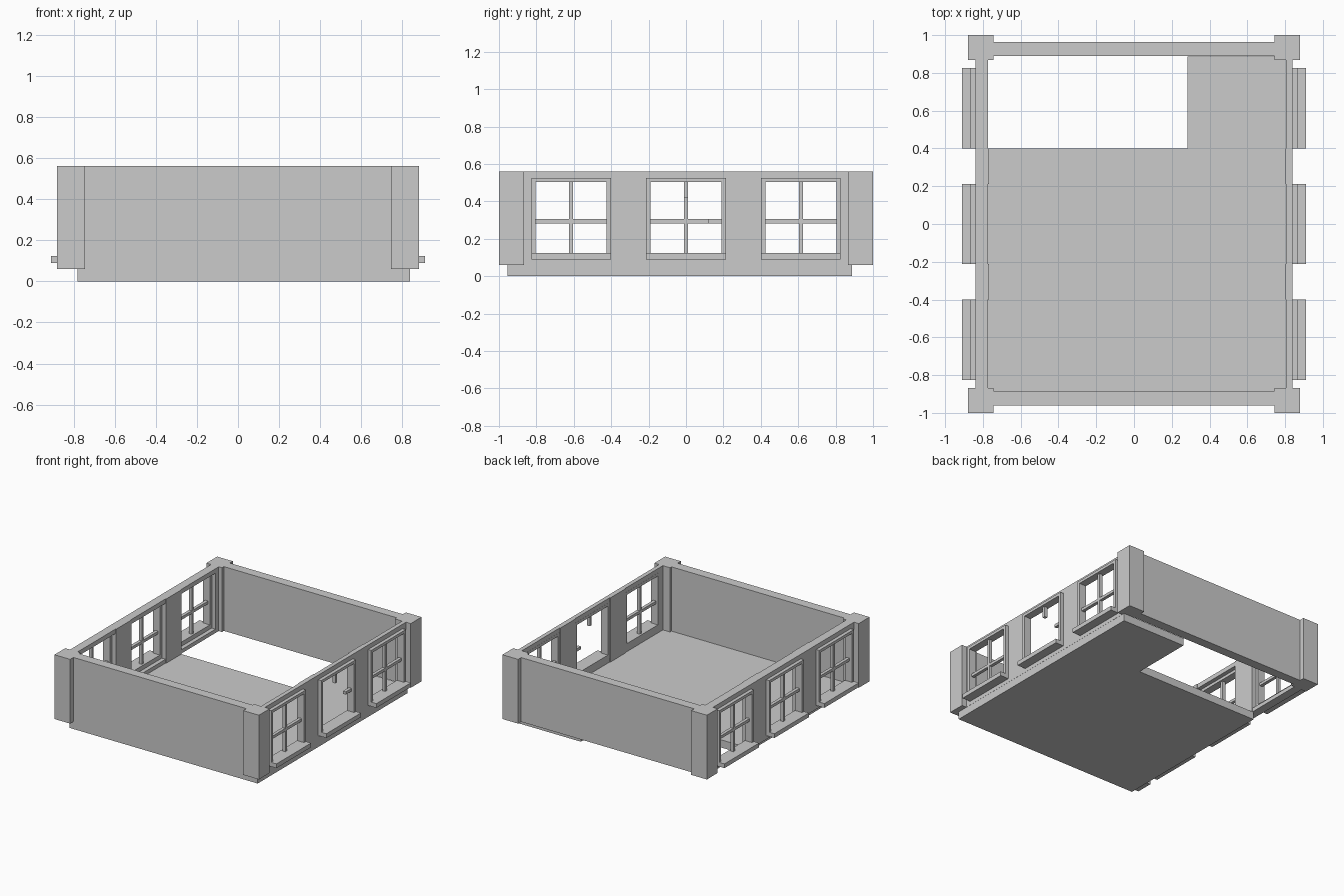
import bpy, bmesh

if "Cube" in bpy.data.objects:
    bpy.data.objects.remove(bpy.data.objects["Cube"])

def boxes(name, items):
    """One object made of boxes given as (x0, x1, y0, y1, z0, z1)."""
    bm = bmesh.new()
    for x0, x1, y0, y1, z0, z1 in items:
        x0, x1 = min(x0, x1), max(x0, x1)
        v = bmesh.ops.create_cube(bm, size=1)["verts"]
        for p in v:
            p.co = ((x0 + x1) / 2 + p.co.x * (x1 - x0),
                    (y0 + y1) / 2 + p.co.y * (y1 - y0),
                    (z0 + z1) / 2 + p.co.z * (z1 - z0))
    me = bpy.data.meshes.new(name)
    bm.to_mesh(me)
    bm.free()
    ob = bpy.data.objects.new(name, me)
    bpy.context.collection.objects.link(ob)
    return ob

def prism(name, outline, z0, z1):
    bm = bmesh.new()
    face = bm.faces.new([bm.verts.new((x, y, z0)) for x, y in outline])
    up = bmesh.ops.extrude_face_region(bm, geom=[face])["geom"]
    bmesh.ops.translate(bm, vec=(0, 0, z1 - z0),
                        verts=[g for g in up if isinstance(g, bmesh.types.BMVert)])
    bmesh.ops.recalc_face_normals(bm, faces=bm.faces)
    me = bpy.data.meshes.new(name)
    bm.to_mesh(me)
    bm.free()
    bpy.context.collection.objects.link(bpy.data.objects.new(name, me))

BASE, TOP = 0.06, 0.56
SILL, HEAD = 0.09, 0.525          # window opening heights
HALF = 0.213                      # window half width
CENTRES = (-0.614, 0.0, 0.614)

# L-shaped floor slab with the stairwell opening at the back left
prism("floor", [(-0.782, -0.955), (0.838, -0.955), (0.838, 0.888),
                (0.283, 0.888), (0.283, 0.40), (-0.782, 0.40)], 0, BASE)

# Solid front and back walls
boxes("front_wall", [(-0.745, 0.745, -0.96, -0.885, BASE, TOP)])
boxes("back_wall", [(-0.745, 0.745, 0.89, 0.963, BASE, TOP)])

# Corner pillars
for sx, xn in ((-1, "left"), (1, "right")):
    for sy, yn in ((-1, "front"), (1, "back")):
        y0, y1 = sorted((sy * 0.867, sy * 1.0))
        boxes(f"{yn}_{xn}_pillar", [(sx * 0.745, sx * 0.88, y0, y1, BASE, TOP)])

def window(name, s, c, broken):
    # Outer frame: jambs and head
    a, b, g = s * 0.805, s * 0.866, 0.19
    boxes(name + "_frame", [(a, b, c - HALF, c - g, 0.123, HEAD),
                            (a, b, c + g, c + HALF, 0.123, HEAD),
                            (a, b, c - g, c + g, 0.503, HEAD)])
    # Projecting sill
    boxes(name + "_sill", [(a, s * 0.91, c - HALF, c + HALF, SILL, 0.123)])
    # Glazing bars, snapped to short stubs on the broken window
    m, n, w = s * 0.82, s * 0.845, 0.011
    z0, z1 = 0.283, 0.305
    if broken:
        bars = [(m, n, c - w, c + w, 0.42, 0.503), (m, n, c + 0.12, c + g, z0, z1)]
    else:
        bars = [(m, n, c - w, c + w, 0.123, z0), (m, n, c - w, c + w, z1, 0.503),
                (m, n, c - g, c + g, z0, z1)]
    boxes(name + "_bars", bars)

# Side walls with three windows each
for s, side, inner in ((-1, "left", 0.773), (1, "right", 0.806)):
    a, b = s * inner, s * 0.839
    parts = [(a, b, -0.867, 0.867, BASE, SILL), (a, b, -0.867, 0.867, HEAD, TOP)]
    edges = [-0.867] + [e for c in CENTRES for e in (c - HALF, c + HALF)] + [0.867]
    for i in range(0, 8, 2):
        parts.append((a, b, edges[i], edges[i + 1], SILL, HEAD))
    boxes(side + "_wall", parts)
    # Shallow piers on the inside between the windows
    boxes(side + "_inner_piers", [(a, a - s * 0.005, edges[i], edges[i + 1], BASE, TOP)
                                  for i in (2, 4)])
    for c, pos in zip(CENTRES, ("front", "middle", "back")):
        window(f"{side}_{pos}_window", s, c, s > 0 and pos == "middle")
